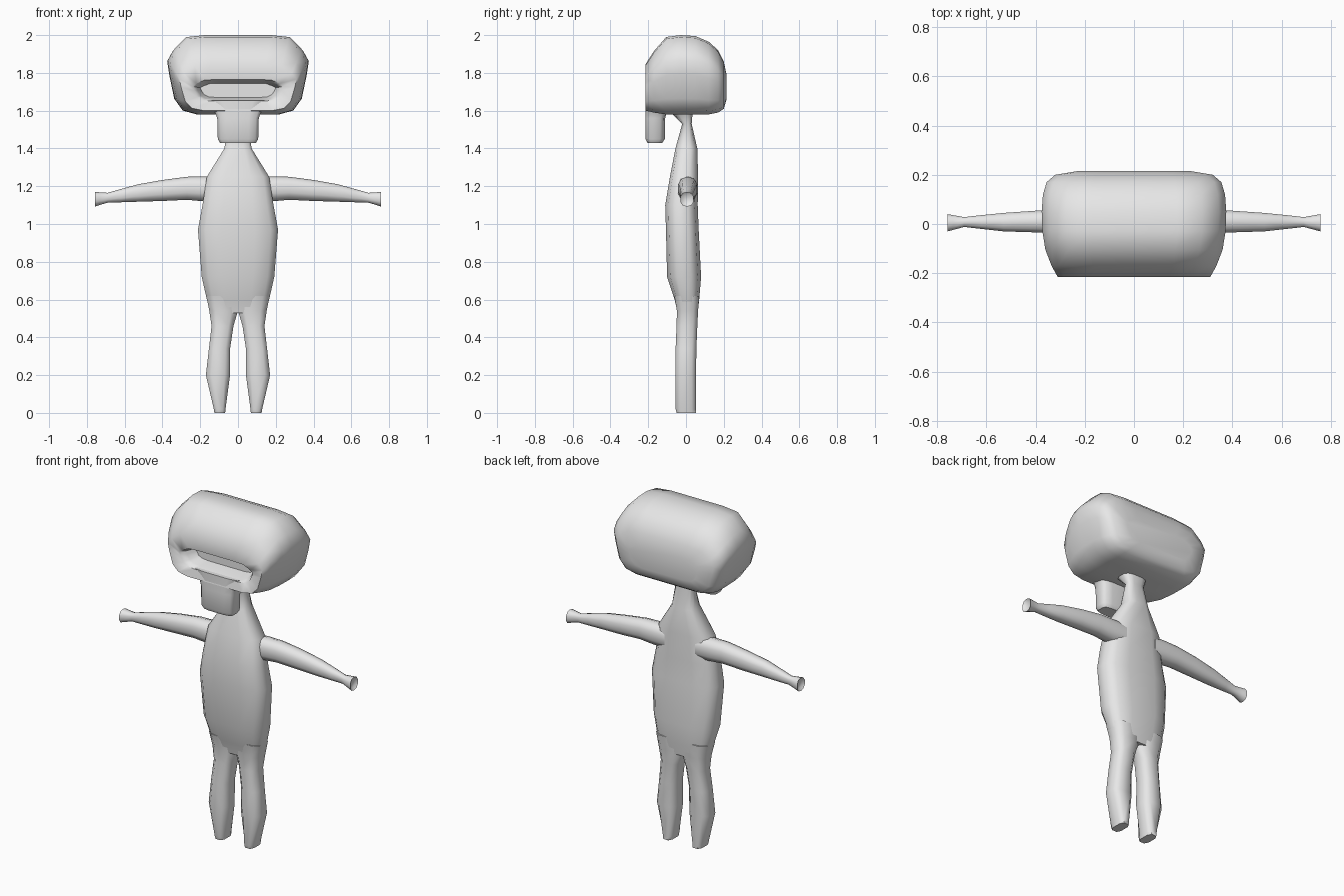
import bpy, bmesh, math

skin = bpy.data.materials.new("light_grey")
skin.diffuse_color = (0.8, 0.8, 0.8, 1)


def rounded(n, power):
    """Unit superellipse outline with n sides."""
    pts = []
    for i in range(n):
        a = 2 * math.pi * (i + 0.5) / n
        c, s = math.cos(a), math.sin(a)
        pts.append((math.copysign(abs(c) ** (2 / power), c),
                    math.copysign(abs(s) ** (2 / power), s)))
    m = max(abs(p[0]) for p in pts)
    k = max(abs(p[1]) for p in pts)
    return [(u / m, v / k) for u, v in pts]


def loft(name, axis, profile, rings, sharp=50, mirror=False):
    """Rings are (position, u_min, u_max, v_min, v_max); ends are capped."""
    place = {"x": lambda p, u, v: (p, u, v),
             "y": lambda p, u, v: (u, p, v),
             "z": lambda p, u, v: (u, v, p)}[axis]
    bm = bmesh.new()
    loops = []
    for p, u0, u1, v0, v1 in rings:
        loops.append([bm.verts.new(place(p, (u0 + u1) / 2 + u * (u1 - u0) / 2,
                                         (v0 + v1) / 2 + v * (v1 - v0) / 2))
                      for u, v in profile])
    n = len(profile)
    for a, b in zip(loops, loops[1:]):
        for i in range(n):
            j = (i + 1) % n
            bm.faces.new((a[i], a[j], b[j], b[i]))
    bm.faces.new(loops[0])
    bm.faces.new(loops[-1])
    bmesh.ops.recalc_face_normals(bm, faces=bm.faces)
    mesh = bpy.data.meshes.new(name)
    bm.to_mesh(mesh)
    bm.free()
    mesh.materials.append(skin)
    ob = bpy.data.objects.new(name, mesh)
    bpy.context.collection.objects.link(ob)
    if mirror:
        ob.modifiers.new("mirror", "MIRROR")
    bpy.ops.object.select_all(action="DESELECT")
    ob.select_set(True)
    bpy.context.view_layer.objects.active = ob
    bpy.ops.object.shade_smooth_by_angle(angle=math.radians(sharp))
    return ob


# Head: wide rounded block, tapered towards the chin, with a mouth recess
half = [(0.47, 1.0), (0.74, 0.95), (0.92, 0.62), (1.0, 0.36), (0.97, 0.0),
        (0.9, -0.6), (0.78, -0.9), (0.58, -1.0)]
head_outline = half + [(-u, v) for u, v in reversed(half)]
loft("head", "y", head_outline, [
    (-0.11, -0.20, 0.20, 1.67, 1.745),
    (-0.17, -0.22, 0.22, 1.66, 1.755),
    (-0.205, -0.24, 0.24, 1.65, 1.765),
    (-0.215, -0.31, 0.31, 1.60, 1.845),
    (-0.17, -0.335, 0.335, 1.59, 1.915),
    (-0.105, -0.36, 0.36, 1.58, 1.99),
    (-0.03, -0.372, 0.372, 1.58, 2.0),
    (0.05, -0.375, 0.375, 1.58, 1.995),
    (0.12, -0.37, 0.37, 1.58, 1.965),
    (0.17, -0.355, 0.355, 1.59, 1.92),
    (0.20, -0.32, 0.32, 1.61, 1.86),
    (0.215, -0.23, 0.23, 1.66, 1.79)], sharp=60)

# Block hanging from the front of the mouth
loft("tongue", "z", rounded(12, 4), [
    (1.43, -0.095, 0.095, -0.205, -0.125),
    (1.45, -0.107, 0.107, -0.215, -0.112),
    (1.56, -0.11, 0.11, -0.215, -0.11),
    (1.60, -0.125, 0.125, -0.214, -0.10),
    (1.655, -0.16, 0.16, -0.212, -0.09)])

# Neck, shoulders, chest and belly in one tapering body
loft("torso", "z", rounded(12, 3), [
    (0.53, -0.145, 0.145, -0.045, 0.062),
    (0.60, -0.165, 0.165, -0.06, 0.07),
    (0.72, -0.192, 0.192, -0.10, 0.08),
    (0.97, -0.212, 0.212, -0.106, 0.067),
    (1.10, -0.188, 0.188, -0.11, 0.062),
    (1.25, -0.165, 0.165, -0.085, 0.064),
    (1.40, -0.072, 0.072, -0.056, 0.06),
    (1.53, -0.055, 0.055, -0.02, 0.03),
    (1.59, -0.08, 0.08, -0.08, 0.035)], sharp=60)

# Legs, swelling at the calf and narrowing to the foot
loft("leg", "z", rounded(8, 3), [
    (0.0, 0.068, 0.125, -0.05, 0.052),
    (0.02, 0.066, 0.128, -0.055, 0.053),
    (0.20, 0.042, 0.17, -0.056, 0.053),
    (0.34, 0.042, 0.154, -0.055, 0.055),
    (0.46, 0.024, 0.14, -0.05, 0.06),
    (0.54, 0.0, 0.152, -0.048, 0.064),
    (0.62, 0.0, 0.168, -0.062, 0.07)], sharp=60, mirror=True)

# Arms with a narrow wrist and a flared, hollow-ended hand
loft("arm", "x", rounded(10, 2.4), [
    (0.10, -0.045, 0.06, 1.12, 1.25),
    (0.18, -0.042, 0.06, 1.12, 1.252),
    (0.27, -0.04, 0.058, 1.128, 1.25),
    (0.40, -0.034, 0.054, 1.122, 1.233),
    (0.53, -0.03, 0.045, 1.118, 1.21),
    (0.62, -0.02, 0.036, 1.115, 1.185),
    (0.69, -0.012, 0.028, 1.113, 1.165),
    (0.735, -0.024, 0.036, 1.10, 1.168),
    (0.758, -0.03, 0.04, 1.092, 1.17),
    (0.745, -0.018, 0.028, 1.105, 1.155)], sharp=60, mirror=True)
